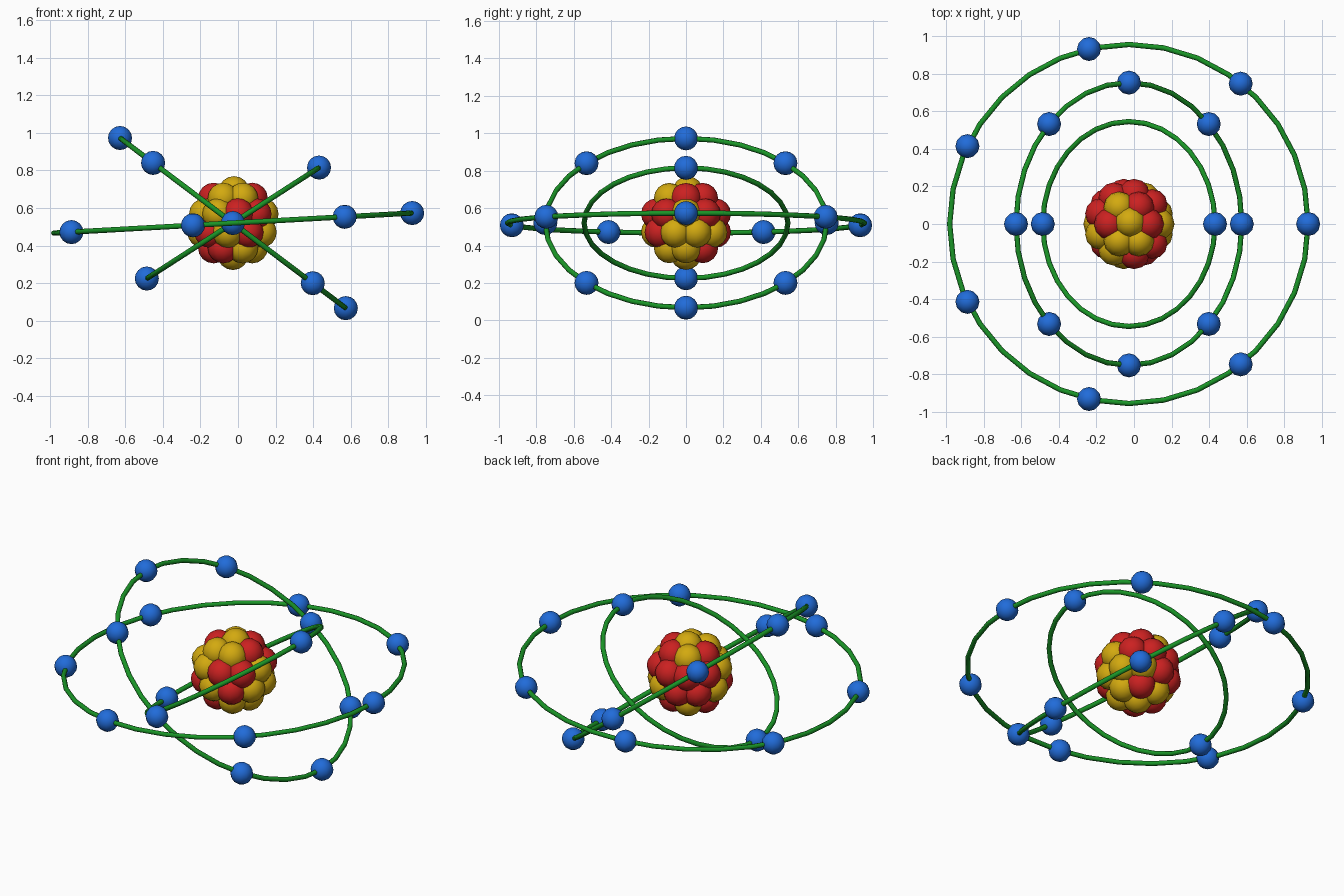
import bpy
from math import sin, cos, pi, radians
from mathutils import Vector, Matrix

cube = bpy.data.objects.get("Cube")
if cube:
    bpy.data.objects.remove(cube, do_unlink=True)

CENTRE = Vector((-0.027, 0, 0.52))


def material(name, colour):
    mat = bpy.data.materials.new(name)
    mat.use_nodes = True
    mat.diffuse_color = (*colour, 1)
    mat.node_tree.nodes["Principled BSDF"].inputs["Base Color"].default_value = (*colour, 1)
    return mat


RED = material("red", (0.60, 0.015, 0.015))
YELLOW = material("yellow", (0.65, 0.40, 0.005))
BLUE = material("blue", (0.015, 0.15, 0.70))
GREEN = material("green", (0.01, 0.30, 0.02))


def ball(name, location, radius, mat):
    bpy.ops.mesh.primitive_uv_sphere_add(segments=12, ring_count=8, radius=radius, location=location)
    obj = bpy.context.object
    obj.name = name
    obj.data.materials.append(mat)
    bpy.ops.object.shade_smooth_by_angle(angle=radians(60))


def orbit(name, radius, tilt, electrons):
    """Thin round ring tilted about the y axis, with evenly spaced electrons."""
    bpy.ops.mesh.primitive_torus_add(
        major_radius=radius, minor_radius=0.014, major_segments=32, minor_segments=8,
        location=CENTRE, rotation=(0, radians(tilt), 0))
    ring = bpy.context.object
    ring.name = name + "_orbit"
    ring.data.materials.append(GREEN)
    bpy.ops.object.shade_smooth_by_angle(angle=radians(60))
    turn = Matrix.Rotation(radians(tilt), 3, "Y")
    for i in range(electrons):
        a = 2 * pi * i / electrons
        spot = turn @ Vector((radius * cos(a), radius * sin(a), 0))
        ball(f"{name}_electron_{i + 1}", CENTRE + spot, 0.064, BLUE)


# Orbits with their electrons
orbit("inner", 0.545, -32.8, 2)
orbit("middle", 0.752, 37, 8)
orbit("outer", 0.955, -3.2, 7)

# Nucleus: rows of packed balls, each row as (elevation, first azimuth, colours)
ROWS = [(86, 60, "Y"), (52, 0, "RRYRYY"), (17, 0, "YRRRRYYRR"),
        (-17, 20, "YYRRYRYRY"), (-52, 0, "YRYRRY"), (-90, 0, "Y")]
ball("proton_core", CENTRE, 0.08, RED)
for row, (elevation, start, colours) in enumerate(ROWS):
    e = radians(elevation)
    for i, letter in enumerate(colours):
        a = radians(start) + 2 * pi * i / len(colours)
        spot = Vector((cos(e) * cos(a), cos(e) * sin(a), sin(e))) * 0.167
        kind, mat = ("proton", RED) if letter == "R" else ("neutron", YELLOW)
        ball(f"{kind}_{row + 1}_{i + 1}", CENTRE + spot, 0.083, mat)
